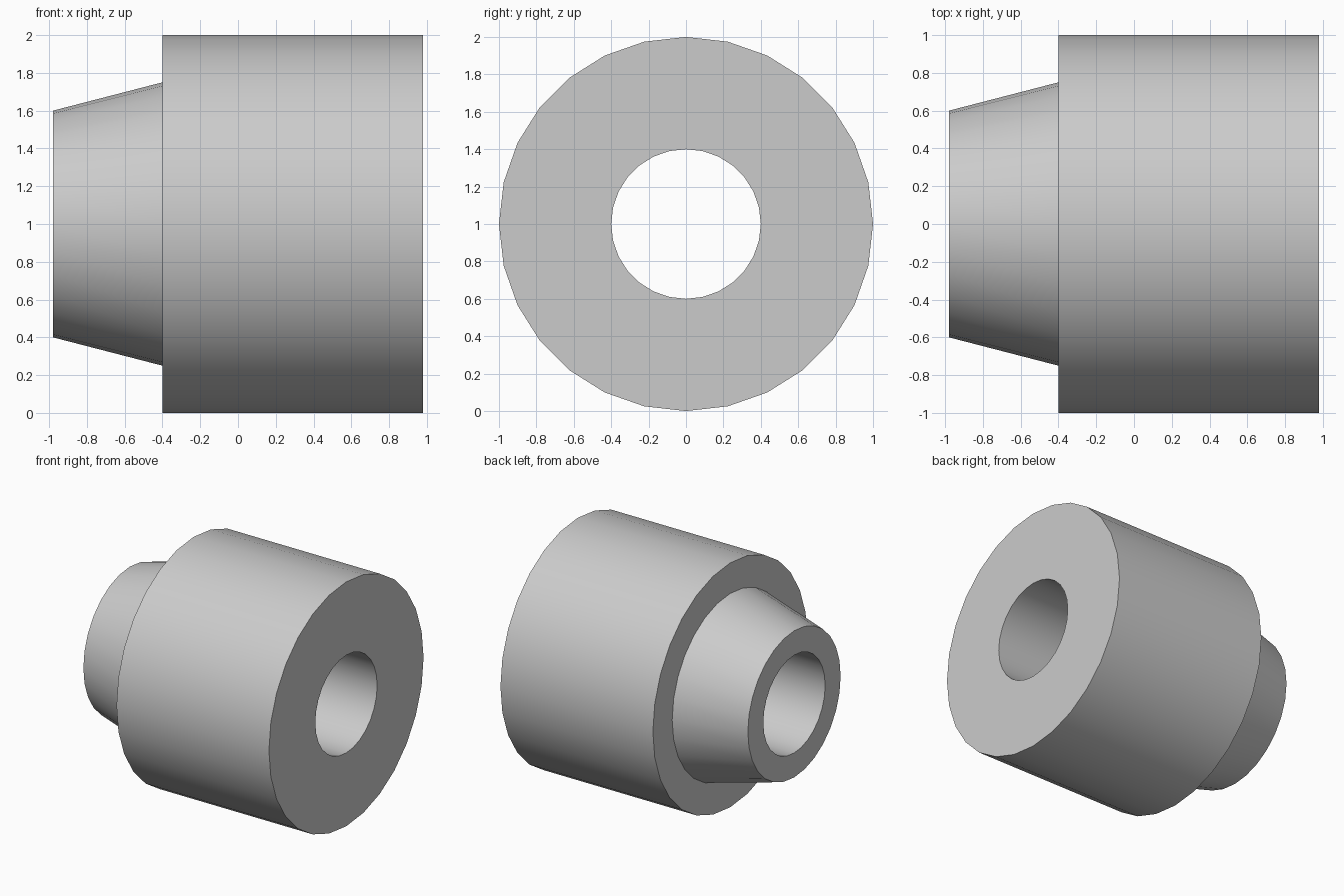
import bpy, bmesh, math
from mathutils import Vector

SIDES = 28
HALF = 0.98        # half length along x
STEP = -0.40       # where the taper meets the body
BORE = 0.40        # radius of the through hole

cube = bpy.data.objects.get("Cube")
if cube:
    bpy.data.objects.remove(cube, do_unlink=True)

# Single plain grey
grey = bpy.data.materials.new("plain_grey")
grey.use_nodes = True
colour = (0.6, 0.6, 0.6, 1.0)
grey.diffuse_color = colour
bsdf = next(n for n in grey.node_tree.nodes if n.type == 'BSDF_PRINCIPLED')
bsdf.inputs["Base Color"].default_value = colour


def lathe_x(name, profile):
    """Revolve a closed (x, radius) profile about the x axis, lifted to z = 1."""
    bm = bmesh.new()
    verts = [bm.verts.new((x, 0, r)) for x, r in profile]
    edges = [bm.edges.new((verts[i - 1], verts[i])) for i in range(len(verts))]
    bmesh.ops.spin(bm, geom=verts + edges, cent=(0, 0, 0), axis=(1, 0, 0),
                   angle=math.tau, steps=SIDES, use_merge=False)
    bmesh.ops.remove_doubles(bm, verts=bm.verts, dist=1e-4)
    bmesh.ops.recalc_face_normals(bm, faces=bm.faces)
    bmesh.ops.translate(bm, verts=bm.verts, vec=Vector((0, 0, 1)))
    mesh = bpy.data.meshes.new(name)
    bm.to_mesh(mesh)
    bm.free()
    mesh.materials.append(grey)
    obj = bpy.data.objects.new(name, mesh)
    bpy.context.collection.objects.link(obj)
    bpy.ops.object.select_all(action='DESELECT')
    obj.select_set(True)
    bpy.context.view_layer.objects.active = obj
    bpy.ops.object.shade_smooth_by_angle(angle=math.radians(30))
    return obj


# Bushing: tapered nose, stepped cylindrical body, straight bore
lathe_x("stepped_bushing", [
    (-HALF, BORE), (-HALF, 0.60), (STEP, 0.75),
    (STEP, 1.0), (HALF, 1.0), (HALF, BORE),
])
